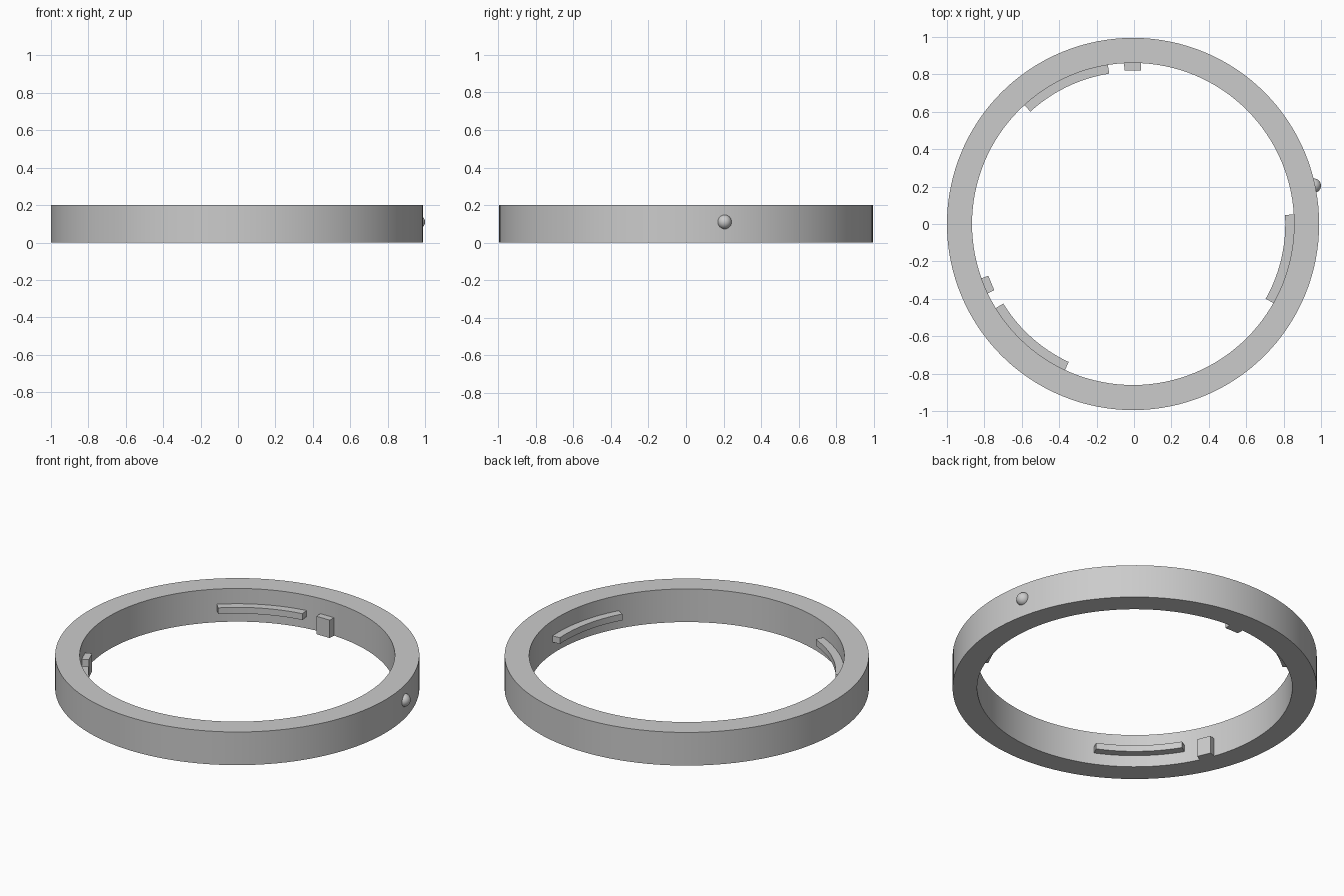
import bpy
import bmesh
from math import radians, cos, sin
from mathutils import Matrix

cube = bpy.data.objects.get("Cube")
if cube:
    bpy.data.objects.remove(cube)

CENTRE_X = -0.005
OUTER, INNER, HEIGHT = 0.995, 0.861, 0.2

grey = bpy.data.materials.new("plain grey")
grey.use_nodes = True
grey.diffuse_color = (0.6, 0.6, 0.6, 1)
grey.node_tree.nodes["Principled BSDF"].inputs["Base Color"].default_value = (0.6, 0.6, 0.6, 1)


def finish(bm, name):
    bmesh.ops.recalc_face_normals(bm, faces=bm.faces)
    mesh = bpy.data.meshes.new(name)
    bm.to_mesh(mesh)
    bm.free()
    mesh.materials.append(grey)
    obj = bpy.data.objects.new(name, mesh)
    obj.location.x = CENTRE_X
    bpy.context.collection.objects.link(obj)
    bpy.ops.object.select_all(action='DESELECT')
    obj.select_set(True)
    bpy.context.view_layer.objects.active = obj
    bpy.ops.object.shade_smooth_by_angle(angle=radians(30))
    return obj


def sweep(name, r0, r1, z0, z1, start, end, steps):
    """Rectangular section swept about the z axis between two angles."""
    bm = bmesh.new()
    a = radians(start)
    section = [bm.verts.new((r * cos(a), r * sin(a), z))
               for r, z in ((r0, z0), (r1, z0), (r1, z1), (r0, z1))]
    closed = end - start >= 360
    if closed:
        geom = [bm.edges.new((section[i], section[(i + 1) % 4])) for i in range(4)]
    else:
        cap = bm.faces.new(section)
        geom = [cap]
        bmesh.ops.duplicate(bm, geom=[cap])
        geom = list(cap.edges)
    bmesh.ops.spin(bm, geom=geom, cent=(0, 0, 0), axis=(0, 0, 1),
                   angle=radians(end - start), steps=steps)
    bmesh.ops.remove_doubles(bm, verts=bm.verts, dist=0.0005)
    # close any open ends
    rim = [e for e in bm.edges if e.is_boundary]
    if rim:
        bmesh.ops.holes_fill(bm, edges=rim, sides=4)
    return finish(bm, name)


# main ring
sweep("ring_body", INNER, OUTER, 0, HEIGHT, 0, 360, 128)

# curved locking ribs on the inner wall
for i, (start, end) in enumerate(((99, 132.4), (211.5, 245), (-29.4, 3.4))):
    sweep(f"locking_rib_{i + 1}", 0.814, 0.88, 0.07, 0.108, start, end, 12)

# short stop blocks beside the ribs
for i, (start, end) in enumerate(((87.1, 93.2), (199.7, 205.5))):
    sweep(f"stop_block_{i + 1}", 0.822, 0.88, 0, 0.108, start, end, 1)

# round index bump on the outer wall
bm = bmesh.new()
bmesh.ops.create_uvsphere(bm, u_segments=32, v_segments=16, radius=0.038,
                          matrix=Matrix.Translation((0.967, 0.205, 0.11)))
finish(bm, "index_bump")
